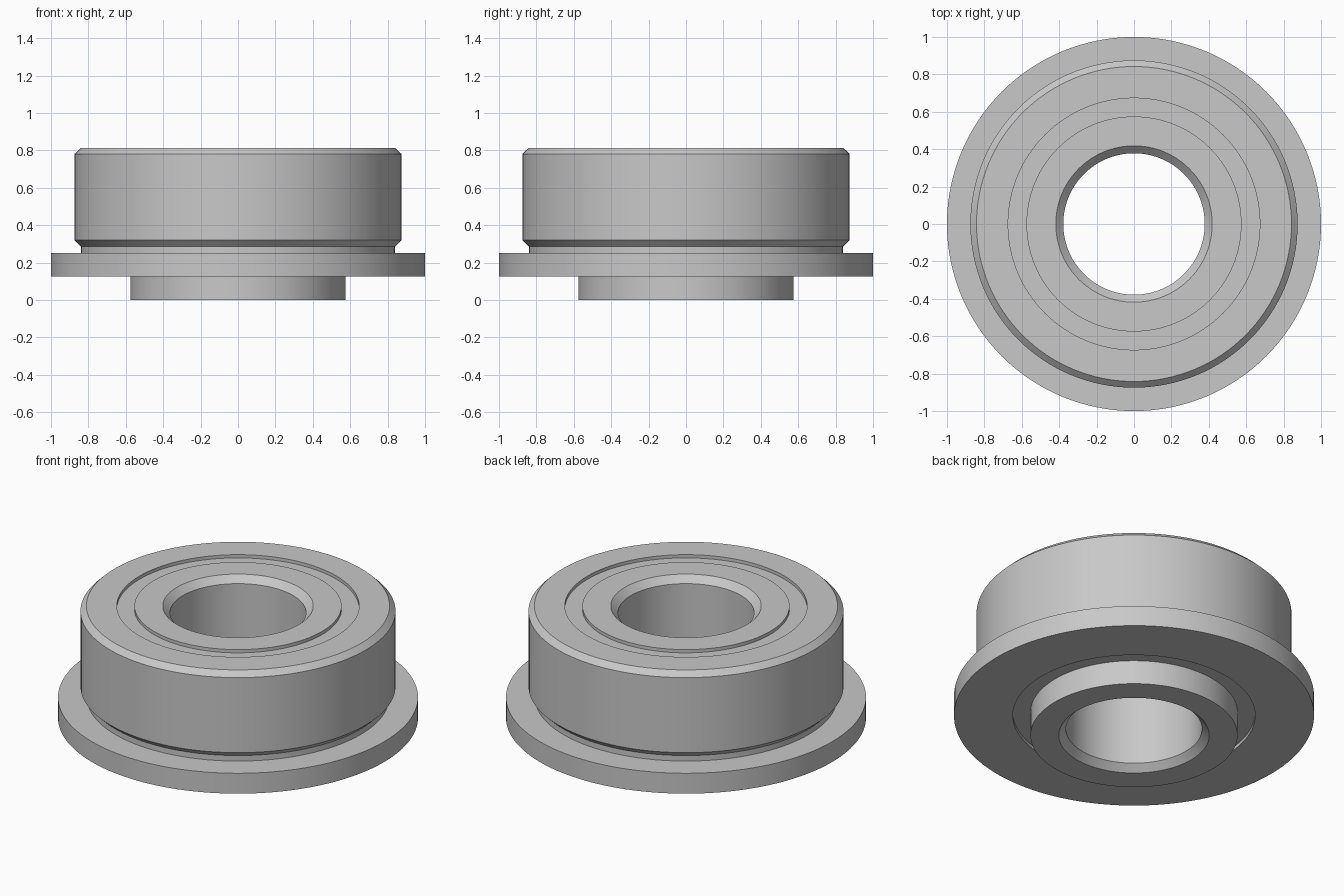
import bpy
import bmesh
from math import pi, radians

cube = bpy.data.objects.get("Cube")
if cube:
    bpy.data.objects.remove(cube, do_unlink=True)

steel = bpy.data.materials.new("steel grey")
steel.use_nodes = True
grey = (0.58, 0.58, 0.58, 1)
steel.diffuse_color = grey
steel.node_tree.nodes["Principled BSDF"].inputs["Base Color"].default_value = grey

STEPS = 128
TOP, FLANGE_BOTTOM = 0.812, 0.127
BORE, HUB, RACE = 0.378, 0.575, 0.673
CHAMFER, RECESS, SHEET = 0.04, 0.02, 0.04


def lathe(name, profile):
    """Turn a closed (radius, height) profile around the z axis."""
    bm = bmesh.new()
    verts = [bm.verts.new((r, 0, z)) for r, z in profile]
    edges = [bm.edges.new((a, b)) for a, b in zip(verts, verts[1:] + verts[:1])]
    bmesh.ops.spin(bm, geom=verts + edges, axis=(0, 0, 1), cent=(0, 0, 0),
                   angle=2 * pi, steps=STEPS, use_merge=True)
    bmesh.ops.remove_doubles(bm, verts=bm.verts, dist=0.0001)
    bmesh.ops.recalc_face_normals(bm, faces=bm.faces)
    mesh = bpy.data.meshes.new(name)
    bm.to_mesh(mesh)
    bm.free()
    mesh.materials.append(steel)
    obj = bpy.data.objects.new(name, mesh)
    bpy.context.collection.objects.link(obj)
    bpy.ops.object.select_all(action="DESELECT")
    obj.select_set(True)
    bpy.context.view_layer.objects.active = obj
    bpy.ops.object.shade_smooth_by_angle(angle=radians(30))
    return obj


# Outer ring with flange, relief groove and chamfered rim
lathe("outer_ring", [
    (RACE, FLANGE_BOTTOM), (1, FLANGE_BOTTOM), (1, 0.252), (0.84, 0.252),
    (0.84, 0.286), (0.875, 0.32), (0.875, 0.78), (0.842, TOP), (RACE, TOP)])

# Inner ring, standing out below the flange, with a chamfered bore
lathe("inner_ring", [
    (BORE + CHAMFER, 0), (HUB, 0), (HUB, TOP), (BORE + CHAMFER, TOP),
    (BORE, TOP - CHAMFER), (BORE, CHAMFER)])

# Recessed shields closing the gap between the rings
for name, low in (("upper_shield", TOP - RECESS - SHEET),
                  ("lower_shield", FLANGE_BOTTOM + RECESS)):
    lathe(name, [(HUB, low), (RACE, low), (RACE, low + SHEET), (HUB, low + SHEET)])
